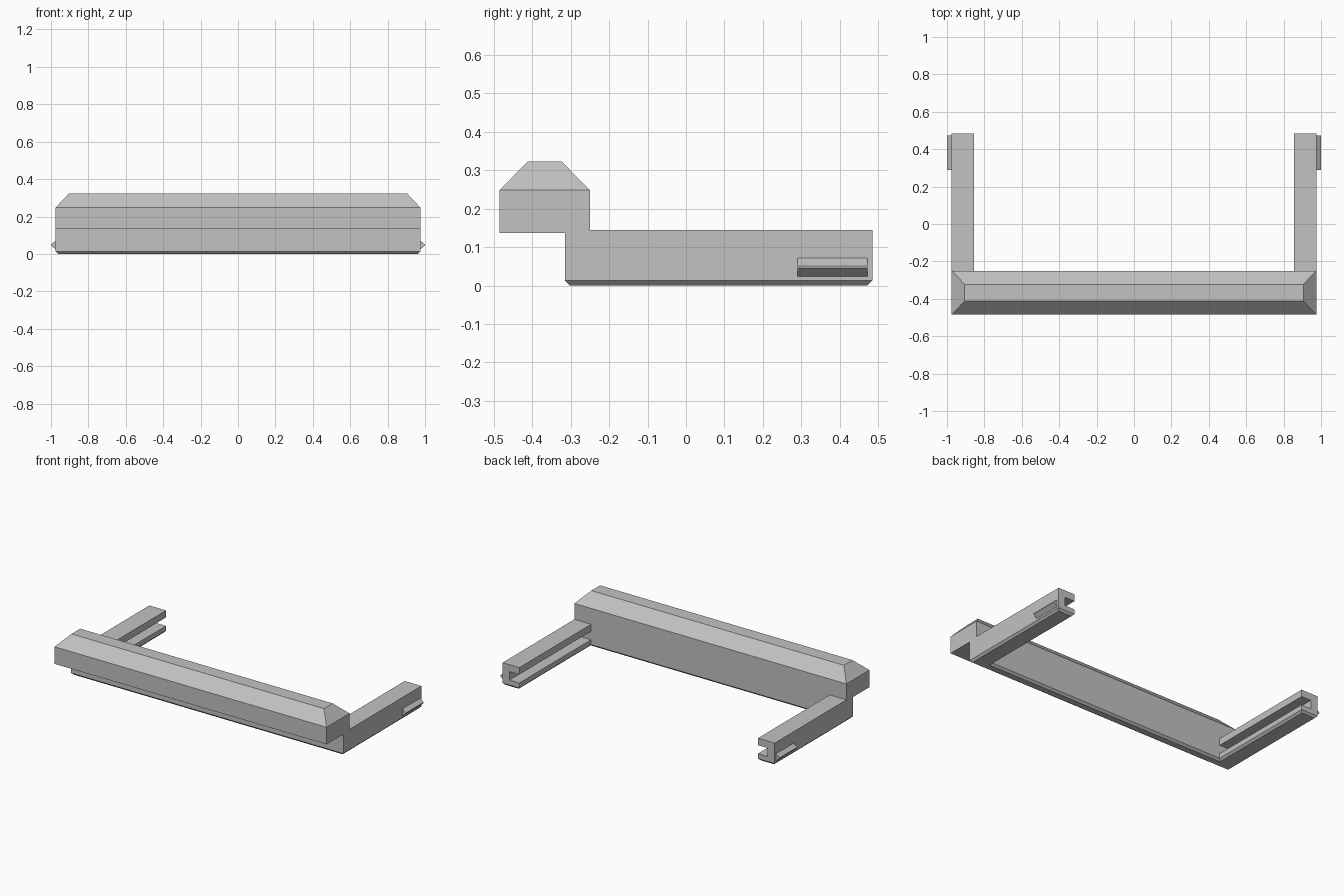
import bpy, bmesh

if "Cube" in bpy.data.objects:
    bpy.data.objects.remove(bpy.data.objects["Cube"])

grey = bpy.data.materials.new("plain grey")
grey.diffuse_color = (0.54, 0.54, 0.54, 1)
grey.use_nodes = True
grey.node_tree.nodes["Principled BSDF"].inputs["Base Color"].default_value = grey.diffuse_color


def loft(name, rings):
    """Join matching rings of points into a closed solid with flat faces."""
    bm = bmesh.new()
    rows = [[bm.verts.new(p) for p in ring] for ring in rings]
    n = len(rows[0])
    for a, b in zip(rows, rows[1:]):
        for i in range(n):
            j = (i + 1) % n
            bm.faces.new((a[i], a[j], b[j], b[i]))
    bm.faces.new(rows[0][::-1])
    bm.faces.new(rows[-1])
    bmesh.ops.recalc_face_normals(bm, faces=bm.faces)
    mesh = bpy.data.meshes.new(name)
    bm.to_mesh(mesh)
    bm.free()
    mesh.materials.append(grey)
    obj = bpy.data.objects.new(name, mesh)
    bpy.context.collection.objects.link(obj)
    return obj


def rect(x0, x1, y0, y1, z):
    return [(x0, y0, z), (x1, y0, z), (x1, y1, z), (x0, y1, z)]


def u_outline(d, z):
    """Outline of the wall and both arms, inset by d."""
    xo, xi = 0.975 - d, 0.855 + d
    yf, yw, ye = -0.315 + d, -0.25 - d, 0.485 - d
    return [(x, y, z) for x, y in (
        (-xo, yf), (xo, yf), (xo, ye), (xi, ye),
        (xi, yw), (-xi, yw), (-xi, ye), (-xo, ye))]


# Wall and arms with a chamfered underside
frame = loft("wall_and_arms", [u_outline(0.013, 0), u_outline(0, 0.013),
                               u_outline(0, 0.145)])

# Front bar with a sloped top
loft("front_bar", [rect(-0.975, 0.975, -0.485, -0.25, 0.137),
                   rect(-0.975, 0.975, -0.485, -0.25, 0.248),
                   rect(-0.905, 0.905, -0.412, -0.323, 0.322)])

for side, s in (("left", -1), ("right", 1)):
    # Slot along the inner face of the arm, open at the end
    xs = sorted((s * 0.78, s * 0.925))
    cutter = loft(side + "_slot_cutter", [rect(*xs, -0.25, 0.6, 0.045),
                                          rect(*xs, -0.25, 0.6, 0.1)])
    cutter.hide_render = True
    cutter.hide_viewport = True
    cut = frame.modifiers.new(side + "_slot", 'BOOLEAN')
    cut.operation = 'DIFFERENCE'
    cut.solver = 'EXACT'
    cut.object = cutter

    # Wedge-shaped catch on the outer face of the arm
    profile = [(0.97, 0.024), (0.975, 0.024), (1.0, 0.046),
               (1.0, 0.051), (0.975, 0.071), (0.97, 0.071)]
    loft(side + "_catch", [[(s * x, y, z) for x, z in profile]
                           for y in (0.29, 0.472)])
